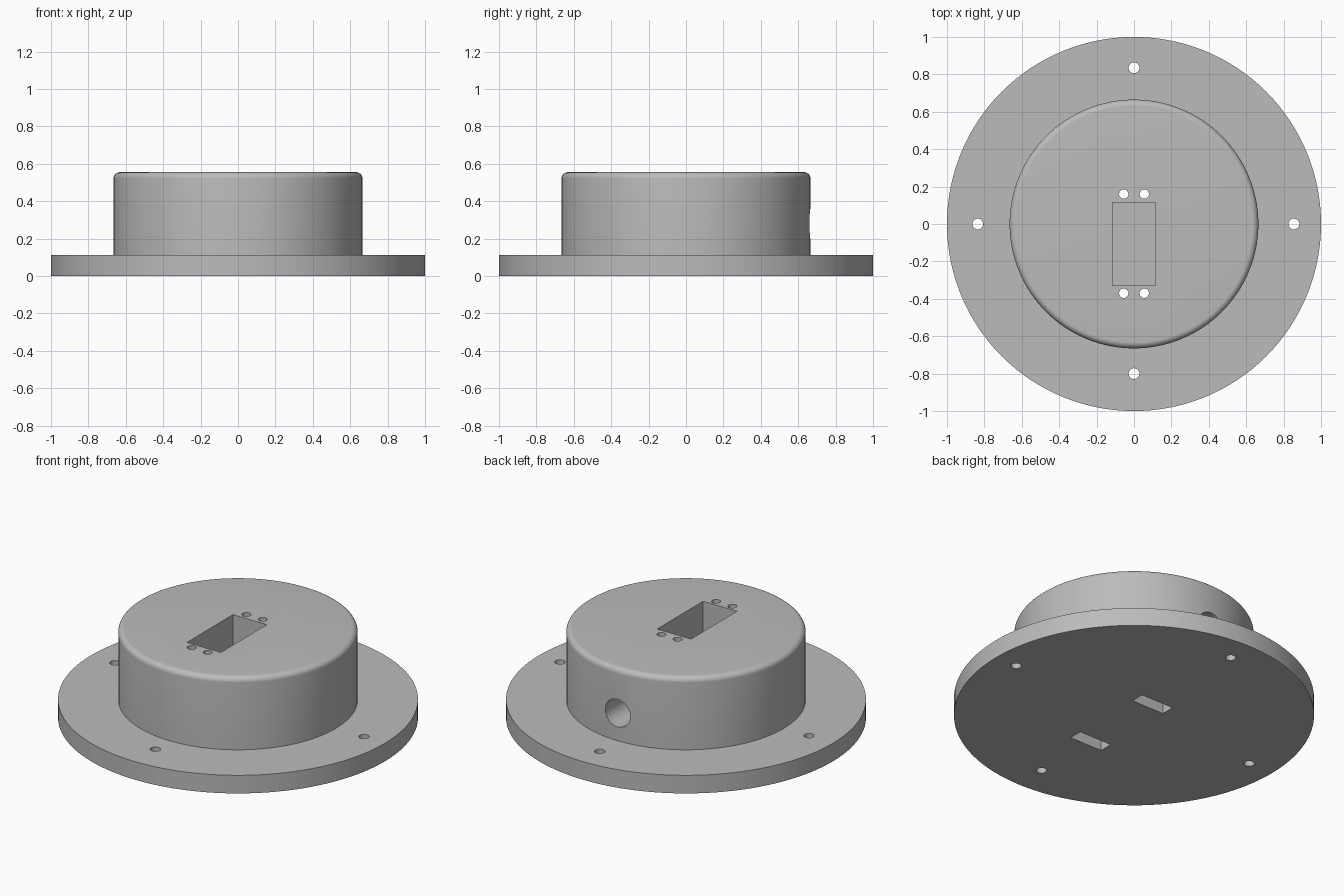
import bpy, bmesh, math
from mathutils import Matrix, Vector

cube = bpy.data.objects.get("Cube")
if cube:
    bpy.data.objects.remove(cube)

grey = bpy.data.materials.new("plain grey")
grey.use_nodes = True
colour = (0.5, 0.5, 0.5, 1)
grey.diffuse_color = colour
grey.node_tree.nodes["Principled BSDF"].inputs["Base Color"].default_value = colour

FLANGE_TOP, TOP = 0.111, 0.555
HUB_R, FILLET = 0.665, 0.033


def add_object(name, bm):
    bmesh.ops.recalc_face_normals(bm, faces=bm.faces)
    mesh = bpy.data.meshes.new(name)
    bm.to_mesh(mesh)
    bm.free()
    mesh.materials.append(grey)
    obj = bpy.data.objects.new(name, mesh)
    bpy.context.collection.objects.link(obj)
    return obj


def revolve(name, profile, steps=128):
    bm = bmesh.new()
    verts = [bm.verts.new((r, 0, z)) for r, z in profile]
    edges = [bm.edges.new(pair) for pair in zip(verts, verts[1:])]
    bmesh.ops.spin(bm, geom=verts + edges, cent=(0, 0, 0), axis=(0, 0, 1),
                   angle=math.tau, steps=steps)
    bmesh.ops.remove_doubles(bm, verts=bm.verts, dist=1e-5)
    return add_object(name, bm)


def cut(body, bm):
    cutter = add_object("cutter", bm)
    cutter.hide_render = True
    mod = body.modifiers.new("cut", "BOOLEAN")
    mod.operation = "DIFFERENCE"
    mod.solver = "EXACT"
    mod.object = cutter
    bpy.context.view_layer.objects.active = body
    bpy.ops.object.modifier_apply(modifier=mod.name)
    bpy.data.objects.remove(cutter)


def cut_box(body, low, high):
    low, high = Vector(low), Vector(high)
    bm = bmesh.new()
    place = Matrix.Translation((low + high) / 2) @ Matrix.Diagonal((high - low).to_4d())
    place[3][3] = 1
    bmesh.ops.create_cube(bm, size=1, matrix=place)
    cut(body, bm)


def cut_cylinder(body, centre, radius, depth, turn=0, segments=32):
    bm = bmesh.new()
    place = Matrix.Translation(centre) @ Matrix.Rotation(turn, 4, "X")
    bmesh.ops.create_cone(bm, cap_ends=True, segments=segments, radius1=radius,
                          radius2=radius, depth=depth, matrix=place)
    cut(body, bm)


# Round flange and hub with a rounded top rim
rim = [(HUB_R - FILLET + FILLET * math.cos(a), TOP - FILLET + FILLET * math.sin(a))
       for a in (math.pi / 2 * i / 8 for i in range(9))]
body = revolve("flanged_housing", [(0, 0), (1, 0), (1, FLANGE_TOP), (HUB_R, FLANGE_TOP)]
               + rim + [(0, TOP)])

# Rectangular pocket open at the top
cut_box(body, (-0.115, -0.33, FLANGE_TOP), (0.115, 0.115, TOP + 0.1))

# Slots open at the bottom, each reached by two screw holes from the top
for y in (0.16, -0.375):
    cut_box(body, (-0.11, y - 0.041, -0.1), (0.11, y + 0.041, 0.44))
for y in (0.16, -0.37):
    for x in (-0.055, 0.055):
        cut_cylinder(body, (x, y, 0.5), 0.025, 0.3)

# Cable hole through the back wall into the pocket
cut_cylinder(body, (0, 0.45, 0.28), 0.084, 0.7, math.pi / 2, 48)

# Mounting holes in the flange
for x, y in ((0.855, 0), (-0.835, 0), (0, 0.835), (0, -0.8)):
    cut_cylinder(body, (x, y, 0), 0.029, 0.5)

# Smooth curved walls, crisp edges
bpy.ops.object.select_all(action="DESELECT")
body.select_set(True)
bpy.context.view_layer.objects.active = body
bpy.ops.object.shade_smooth_by_angle(angle=math.radians(30))
